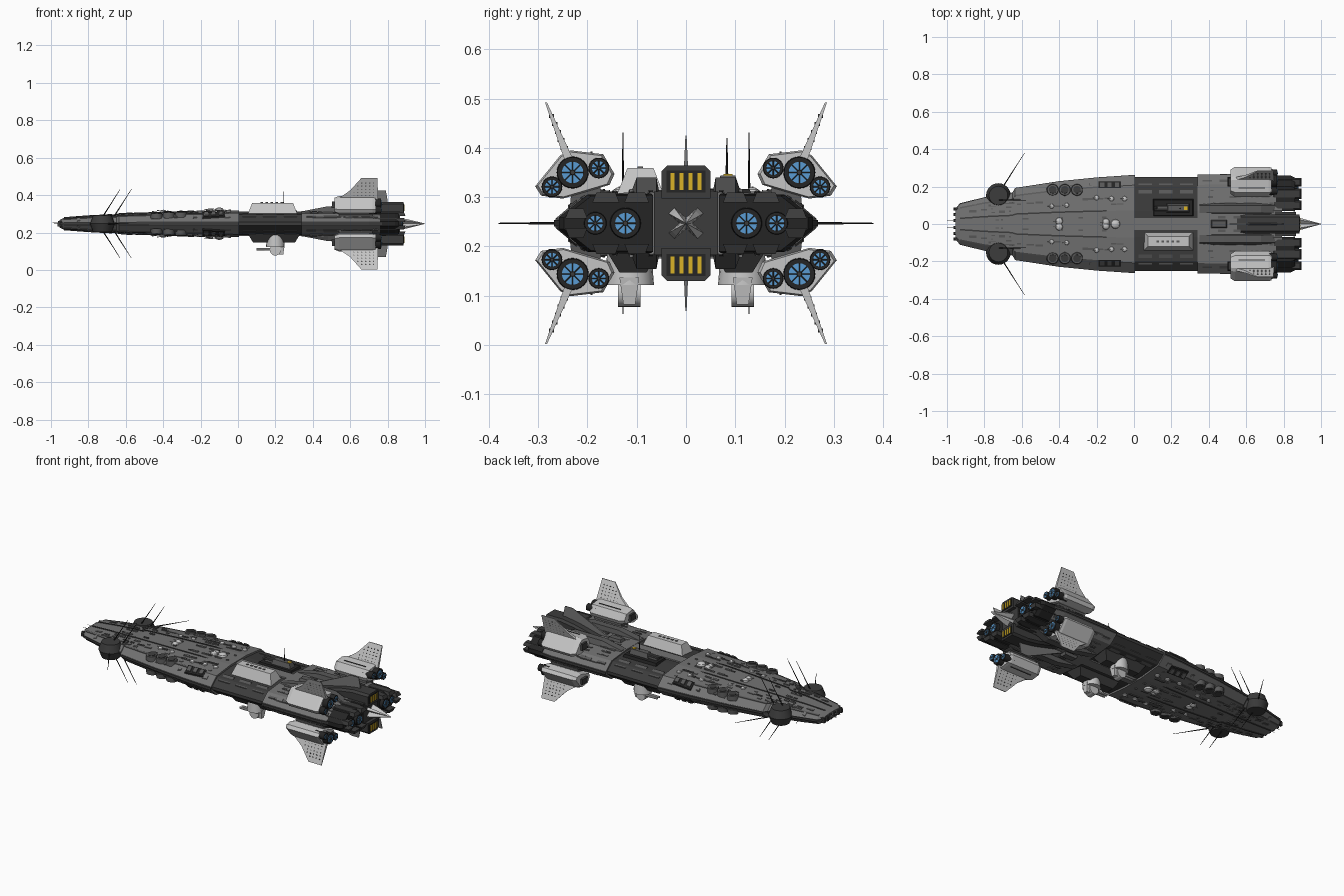
import bpy, bmesh, math, random
from mathutils import Vector, Matrix

random.seed(4)
if "Cube" in bpy.data.objects:
    bpy.data.objects.remove(bpy.data.objects["Cube"])
ZC = 0.247  # height of the ship's axis; all meshes are built around it


def material(name, *rgb):
    m = bpy.data.materials.new(name)
    m.use_nodes = True
    m.diffuse_color = (*rgb, 1)
    m.node_tree.nodes["Principled BSDF"].inputs["Base Color"].default_value = (*rgb, 1)
    return m


GREY = material("hull grey", .17, .17, .17)
MID = material("panel grey", .1, .1, .1)
DARK = material("dark grey", .045, .045, .045)
BLACK = material("near black", .018, .018, .018)
LIGHT = material("light grey", .56, .56, .56)
BLUE = material("engine blue", .1, .33, .65)
YELLOW = material("grill yellow", .7, .45, .02)


def add(name, bm, mat, mirror="", smooth=False):
    bmesh.ops.recalc_face_normals(bm, faces=bm.faces[:])
    me = bpy.data.meshes.new(name)
    bm.to_mesh(me)
    bm.free()
    me.materials.append(mat)
    ob = bpy.data.objects.new(name, me)
    ob.location.z = ZC
    bpy.context.collection.objects.link(ob)
    if mirror:
        mod = ob.modifiers.new("Mirror", "MIRROR")
        mod.use_axis = ["X" in mirror, "Y" in mirror, "Z" in mirror]
        mod.use_mirror_merge = False
    if smooth:
        bpy.context.view_layer.objects.active = ob
        ob.select_set(True)
        bpy.ops.object.shade_smooth_by_angle()
        ob.select_set(False)
    return ob


def rings(bm, loops):
    """Skin a list of equal-length point loops and cap both ends."""
    vs = [[bm.verts.new(p) for p in lp] for lp in loops]
    n = len(vs[0])
    for a, b in zip(vs, vs[1:]):
        for i in range(n):
            bm.faces.new((a[i], a[(i + 1) % n], b[(i + 1) % n], b[i]))
    bm.faces.new(vs[0][::-1])
    bm.faces.new(vs[-1])
    return bm


def box(bm, x0, x1, y0, y1, z0, z1, inset=0.0):
    """Block whose far z end may be drawn in on all sides."""
    def rect(z, k):
        return [(x0 + k, y0 + k, z), (x1 - k, y0 + k, z), (x1 - k, y1 - k, z), (x0 + k, y1 - k, z)]
    return rings(bm, [rect(z0, 0), rect(z1, inset)])


def rod(bm, a, b, r0, r1, seg=8):
    a, b = Vector(a), Vector(b)
    rot = (b - a).to_track_quat("Z", "Y").to_matrix().to_4x4()
    bmesh.ops.create_cone(bm, cap_ends=True, segments=seg, radius1=r0, radius2=r1,
                          depth=(b - a).length, matrix=Matrix.Translation((a + b) / 2) @ rot)
    return bm


# Hull: faceted sections given as x, half width, half height
FORE = [(-.955, .08, .02), (-.93, .108, .032), (-.8, .14, .042), (-.65, .165, .048),
        (-.635, .19, .053), (-.4, .226, .061), (-.2, .246, .067), (.005, .26, .071)]
MIDDLE = [(0, .25, .06), (.345, .25, .06)]
REAR = [(.34, .262, .067), (.7, .265, .067), (.79, .252, .062)]
SHAPE = [(.28, 1), (.8, .8), (1, .14)]  # share of half width and half height


def section(x, w, h):
    half = [(w * a, h * b) for a, b in SHAPE]
    right = half + [(y, -z) for y, z in half[::-1]]
    return [(x, y, z) for y, z in right] + [(x, -y, z) for y, z in right[::-1]]


def lerp(table, t):
    for a, b in zip(table, table[1:]):
        if t <= b[0]:
            k = max(0, (t - a[0]) / (b[0] - a[0]))
            return [p + (q - p) * k for p, q in zip(a, b)]
    return list(table[-1])


def station(x):
    return lerp(FORE if x < 0 else MIDDLE if x < .34 else REAR, x)


def surf(x, y):
    _, w, h = station(x)
    return lerp([(0, 1)] + SHAPE, abs(y) / w)[1] * h


def plate(bm, x, y, sx, sy, t=.004):
    """Thin plate lying on the hull's slope."""
    loops = []
    for lift in (-.004, t):
        loops.append([(px, py, surf(px, py) + lift) for px, py in
                      ((x - sx, y - sy), (x + sx, y - sy), (x + sx, y + sy), (x - sx, y + sy))])
    rings(bm, loops)


add("fore_hull", rings(bmesh.new(), [section(*s) for s in FORE]), GREY)
add("middle_hull", rings(bmesh.new(), [section(*s) for s in MIDDLE]), DARK)
add("rear_hull", rings(bmesh.new(), [section(*s) for s in REAR]), GREY)

# Dark lip around the waterline and lengthwise seams
for label, table in (("fore", FORE), ("rear", REAR)):
    lip = bmesh.new()
    rings(lip, [[(x, w - .02, .012), (x, w + .003, .006), (x, w + .003, -.006), (x, w - .02, -.012)]
                for x, w, h in table])
    add(label + "_waterline", lip, DARK, "Y")
    for i, share in enumerate((.28, .8)):
        seam = bmesh.new()
        rings(seam, [[(x, w * share + d, surf(x, w * share + d) + e) for d, e in
                      ((-.004, -.003), (-.004, .003), (.004, .003), (.004, -.003))]
                     for x, w, h in table[1:]])
        add(f"{label}_seam_{i}", seam, DARK if i == 0 else MID, "YZ")
spine = box(bmesh.new(), 0, .345, -.035, .035, .05, .066, .004)
add("middle_spine", spine, GREY, "Z")
bands = bmesh.new()
for x in (.06, .17, .28):
    plate(bands, x, .19, .035, .026)
add("middle_panels", bands, MID, "YZ")

# Surface panels scattered over the hull
for label, mat in (("dark_panels", MID), ("grey_panels", GREY)):
    bm = bmesh.new()
    for _ in range(70):
        x = random.choice((random.uniform(-.88, -.04), random.uniform(.38, .74)))
        w = station(x)[1]
        plate(bm, x, w * random.choice((.14, .42, .55, .68, .88)), random.uniform(.006, .022),
              random.uniform(.003, .007), random.uniform(.002, .006))
    add(label, bm, mat, "YZ")

# Round hatches, side grills and small domes of the fore hull
hatch, hatch_core, grill, domes = (bmesh.new() for _ in range(4))
for x in (-.435, -.37, -.305):
    z = surf(x, .18)
    rod(hatch, (x, .18, z - .015), (x, .183, z + .012), .034, .029, 20)
    rod(hatch_core, (x, .182, z), (x, .184, z + .015), .02, .02, 20)
plate(grill, -.13, .21, .06, .018, .008)
for x in (-.17, -.13, -.09):
    plate(hatch, x, .21, .011, .011, .012)
for x, y, r in ((-.4, .015, .02), (-.15, .01, .02), (-.1, 0, .026), (-.44, .095, .013), (-.36, .1, .013),
                (-.2, .14, .014), (-.12, .135, .014), (-.05, .135, .014)):
    bmesh.ops.create_uvsphere(domes, u_segments=12, v_segments=6, radius=r,
                              matrix=Matrix.Translation((x, y, surf(x, y))) @ Matrix.Diagonal((1, 1, .7, 1)))
    rod(domes, (x, y, surf(x, y) + .006), (x - r * 1.6, y, surf(x, y) + .01), .003, .002, 6)
add("round_hatches", hatch, MID, "YZ", True)
add("hatch_cores", hatch_core, DARK, "YZ", True)
add("side_grills", grill, BLACK, "YZ")
add("gun_domes", domes, LIGHT, "YZ", True)

# Bow: slots, probes, sensor pods and antennas
bow = bmesh.new()
for y in (.018, .05, .08):
    box(bow, -.965, -.9, y - .008, y + .008, -.014, .014, .002)
add("bow_slots", bow, DARK, "Y")
add("bow_probes", rod(bmesh.new(), (-1, .02, .004), (-.95, .02, .004), .0008, .003, 6), LIGHT, "Y")
pod = rod(bmesh.new(), (-.725, .152, 0), (-.725, .152, .044), .066, .05, 24)
add("sensor_pods", pod, DARK, "YZ", True)
ant = bmesh.new()
for x in (-.725, -.665):
    rod(ant, (x, .128, .035), (x + .095, .128, .184), .0035, .001, 6)
add("upright_antennas", ant, BLACK, "YZ")
add("side_antennas", rod(bmesh.new(), (-.7, .2, 0), (-.585, .38, 0), .004, .001, 6), BLACK, "Y")

# Middle deck: light cupola on one side, weapon bay on the other
add("cupola", box(bmesh.new(), .05, .32, -.145, -.04, .045, .112, .026), LIGHT)
slots = bmesh.new()
for i in range(5):
    box(slots, .12 + i * .027, .134 + i * .027, -.098, -.087, .11, .115)
add("cupola_slots", slots, MID)
add("weapon_bay", box(bmesh.new(), .1, .32, .04, .135, .05, .07, .006), BLACK)
gun = box(bmesh.new(), .17, .3, .058, .112, .06, .097, .012)
box(gun, .12, .19, .07, .1, .06, .085, .006)
rod(gun, (.18, .075, .085), (.11, .075, .085), .005, .005)
rod(gun, (.18, .095, .085), (.11, .095, .085), .005, .005)
add("bay_gun", gun, MID)
add("bay_marker", box(bmesh.new(), .268, .288, .076, .094, .09, .1), YELLOW)
add("bay_mast", rod(bmesh.new(), (.245, .083, .09), (.245, .083, .173), .003, .001, 6), BLACK)

# Belly turrets on dark fairings
add("belly_fairings", box(bmesh.new(), .05, .335, .05, .165, -.05, -.1, .03), DARK, "Y")
turret = rod(bmesh.new(), (.2, .115, -.06), (.2, .115, -.125), .045, .05, 20)
rod(turret, (.2, .138, -.14), (.2, .092, -.14), .03, .03, 20)
box(turret, .19, .25, .095, .135, -.11, -.165, .008)
for y in (.105, .125):
    rod(turret, (.2, y, -.137), (.1, y, -.137), .008, .006)
add("belly_turrets", turret, LIGHT, "Y", True)

# Rear decks: shoulder fairings, spine and fins
ramp = rings(bmesh.new(), [[(x, .05, .04), (x, .12, .04), (x, .1, t), (x, .06, t)]
                           for x, t in ((.35, .068), (.48, .093), (.68, .093), (.76, .06))])
add("shoulder_fairings", ramp, MID, "YZ")
add("rear_ridge", box(bmesh.new(), .41, .5, -.025, .025, .06, .082, .008), MID, "Z")
fin = rings(bmesh.new(), [[(.5, -t, .07), (.8, -t, .07), (.8, -t * .6, .125), (.79, -t * .2, .178),
                           (.74, -t * .2, .178)] for t in (-.006, .006)])
add("centre_fins", fin, GREY, "Z")

# Stern: cowls, centre block and grilled engines above and below
cowl = rings(bmesh.new(), [[(x, y * k, z * k) for y, z in ((.07, .06), (.2, .058), (.258, .012),
             (.258, -.012), (.2, -.058), (.07, -.06))] for x, k in ((.76, 1), (.84, 1.0), (.86, .96))])
add("stern_cowls", cowl, BLACK, "Y")
petals = bmesh.new()
for y0, y1, z in ((.075, .125, .054), (.135, .19, .054), (.2, .245, .022)):
    box(petals, .74, .895, y0, y1, z - .012, z + .008, .008)
add("cowl_petals", petals, DARK, "YZ")
add("stern_block", box(bmesh.new(), .74, .865, -.065, .065, -.064, .064), DARK)
house = rings(bmesh.new(), [[(x, -.05, .05), (x, .05, .05), (x, .05, t - .012), (x, .038, t),
                            (x, -.038, t), (x, -.05, t - .012)] for x, t in
                            ((.55, .068), (.7, .105), (.78, .117), (.885, .117))])
add("grill_engine_housings", house, DARK, "Z")
add("grill_backs", box(bmesh.new(), .883, .888, -.04, .04, .062, .107), BLACK, "Z")
bars = bmesh.new()
for y in (-.027, -.009, .009, .027):
    box(bars, .885, .891, y - .004, y + .004, .067, .102)
add("grill_bars", bars, YELLOW, "Z")
tail = bmesh.new()
for s in (-1, 1):
    rings(tail, [[(x, k * (a * .03 - b * .006), s * k * (a * .026 + b * .006)) for a, b in
                  ((-1, -1), (1, -1), (1, 1), (-1, 1))] for x, k in ((.86, 1), (.9, .8), (1, .03))])
add("tail_spikes", tail, LIGHT)


# Round engines: dark shell, glowing disc, spokes and hub
def nozzle(name, x0, x1, y, z, r, mirror):
    add(name + "_shell", rod(bmesh.new(), (x0, y, z), (x1, y, z), r * 1.1, r, 24), BLACK, mirror, True)
    add(name + "_glow", rod(bmesh.new(), (x1 - .01, y, z), (x1 + .002, y, z), r * .7, r * .7, 24), BLUE, mirror)
    bm = rod(bmesh.new(), (x1, y, z), (x1 + .006, y, z), r * .2, r * .15, 12)
    for i in range(8):
        a = i * math.pi / 4
        rod(bm, (x1 + .002, y, z), (x1 + .002, y + r * .7 * math.cos(a), z + r * .7 * math.sin(a)), .0012, .0012, 4)
    add(name + "_spokes", bm, DARK, mirror)


nozzle("main_engine", .84, .88, .123, 0, .03, "Y")
nozzle("side_engine", .84, .875, .184, 0, .022, "Y")

# Four nacelles with pylons, intakes, engines and perforated wings
OUTLINE = [(.145, .1), (.168, .14), (.235, .148), (.255, .138), (.306, .075), (.294, .056), (.25, .05), (.155, .078)]
cy, cz = .228, .1
shell = rings(bmesh.new(), [[(x, cy + (y - cy) * k, cz + (z - cz) * k) for y, z in OUTLINE]
                            for x, k in ((.515, .8), (.54, 1), (.72, 1), (.735, .93))])
add("nacelles", shell, LIGHT, "YZ")
add("nacelle_pylons", box(bmesh.new(), .54, .72, .17, .235, .04, .09, .005), MID, "YZ")
trim = bmesh.new()
box(trim, .56, .7, .19, .194, .135, .146)
box(trim, .5, .52, .2, .25, .085, .12, .004)
add("nacelle_trim", trim, DARK, "YZ")
for i, (y, z, r) in enumerate(((.23, .103, .031), (.177, .112, .02), (.272, .074, .02))):
    nozzle(f"nacelle_engine_{i}", .7, .765, y, z, r, "YZ")


def wing_point(x, h, t):
    """Point on the leaning wing at height share h, offset t from its middle plane."""
    return (x, .238 + .046 * h + t, .13 + .115 * h)


wing = rings(bmesh.new(), [[wing_point(x, h, s * t) for x, h, t in
             ((.53, 0, .009), (.6, .42, .006), (.66, 1, .002), (.745, 1, .002), (.75, 0, .009))] for s in (-1, 1)])
add("wings", wing, LIGHT, "YZ")
holes = bmesh.new()
for row in range(5):
    for col in range(6 - row // 2):
        h, x = .2 + row * .14, .725 - col * .021
        rod(holes, wing_point(x, h, -.0085 + .005 * h), wing_point(x, h, .0085 - .005 * h), .004, .004, 6)
add("wing_holes", holes, MID, "YZ")
